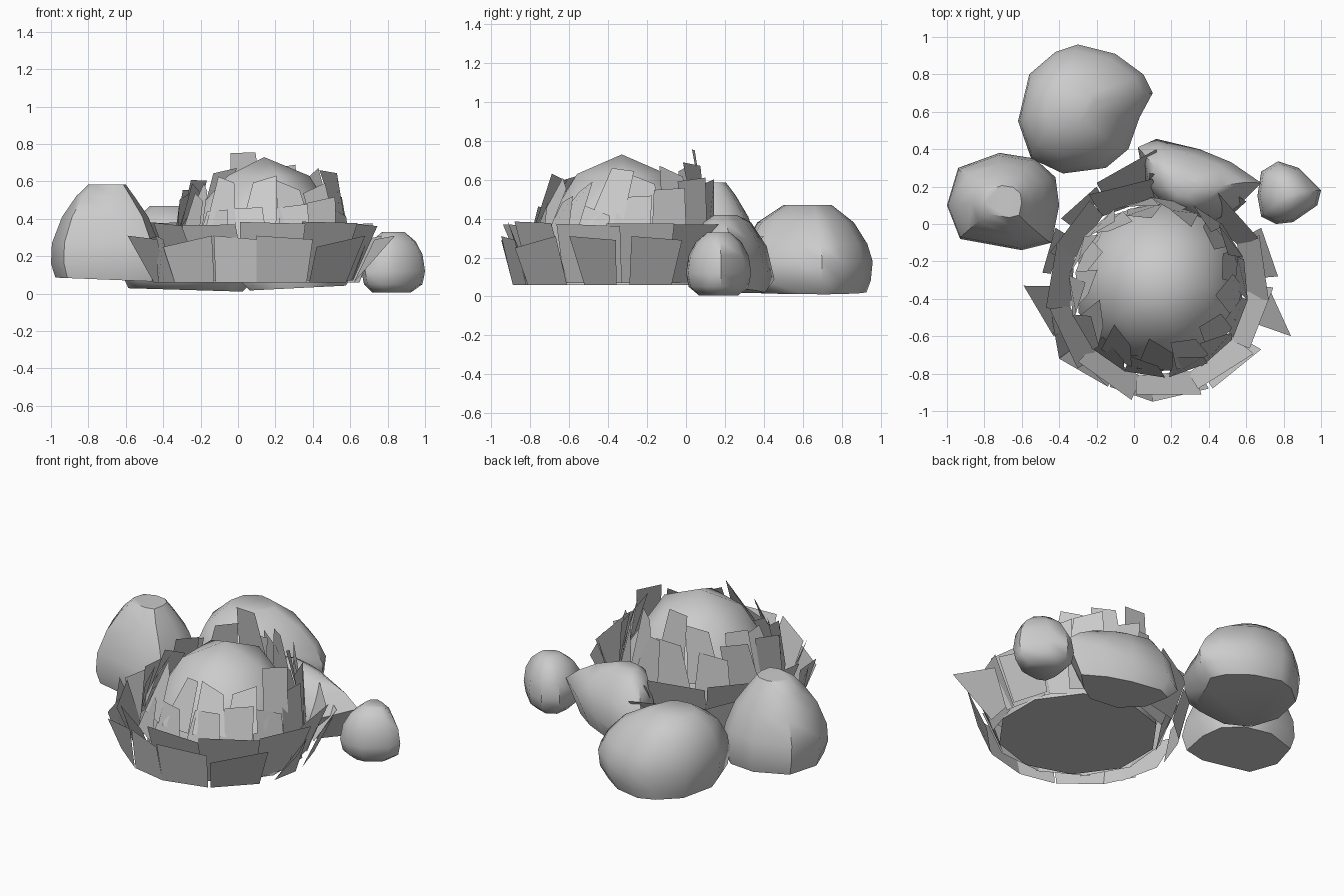
import bpy, bmesh, math, random
from mathutils import Vector

if "Cube" in bpy.data.objects:
    bpy.data.objects.remove(bpy.data.objects["Cube"])

random.seed(7)
CX, CY = 0.13, -0.34


def finish(name, bm, angle=None):
    if angle:
        bmesh.ops.recalc_face_normals(bm, faces=bm.faces)
    me = bpy.data.meshes.new(name)
    bm.to_mesh(me)
    bm.free()
    ob = bpy.data.objects.new(name, me)
    bpy.context.collection.objects.link(ob)
    if angle:
        bpy.ops.object.select_all(action='DESELECT')
        ob.select_set(True)
        bpy.context.view_layer.objects.active = ob
        bpy.ops.object.shade_smooth_by_angle(angle=math.radians(angle))
    return ob


def rock(name, outline, levels):
    # stone lofted from its plan outline; levels are (z, scale, dx, dy, tilt)
    bm = bmesh.new()
    n = len(outline)
    cx = (min(p[0] for p in outline) + max(p[0] for p in outline)) / 2
    cy = (min(p[1] for p in outline) + max(p[1] for p in outline)) / 2
    rings = []
    for z, s, dx, dy, tilt in levels:
        rings.append([bm.verts.new((cx + (x - cx) * s + dx, cy + (y - cy) * s + dy,
                                    z + tilt * (x - cx) * s)) for x, y in outline])
    for a, b in zip(rings, rings[1:]):
        for i in range(n):
            j = (i + 1) % n
            bm.faces.new((a[i], a[j], b[j], b[i]))
    bm.faces.new(rings[0])
    bm.faces.new(rings[-1])
    finish(name, bm, 48)


# four stones
rock("left_rock",
     [(-0.94, 0.30), (-0.72, 0.38), (-0.53, 0.35), (-0.42, 0.25), (-0.40, 0.10),
      (-0.44, -0.10), (-0.60, -0.14), (-0.93, -0.08), (-1.0, 0.10)],
     [(0.075, 0.92, 0, 0, -0.04), (0.16, 1, 0, 0, 0), (0.27, 0.95, -0.01, 0, 0),
      (0.41, 0.77, -0.01, 0, 0), (0.52, 0.52, -0.01, 0, 0), (0.585, 0.33, 0, 0, 0)])
rock("back_rock",
     [(-0.62, 0.55), (-0.56, 0.80), (-0.42, 0.92), (-0.30, 0.96), (-0.10, 0.91),
      (0.05, 0.80), (0.10, 0.70), (0.03, 0.57), (-0.03, 0.40), (-0.15, 0.30),
      (-0.38, 0.27), (-0.55, 0.35)],
     [(0.02, 0.85, -0.02, 0.02, -0.03), (0.08, 0.97, 0, 0, 0), (0.18, 1, 0, 0, 0),
      (0.27, 0.92, -0.02, 0, 0), (0.38, 0.72, -0.05, 0, 0), (0.47, 0.36, -0.08, 0.01, 0)])
rock("middle_rock",
     [(0.02, 0.41), (0.12, 0.455), (0.35, 0.40), (0.52, 0.33), (0.68, 0.22),
      (0.55, 0.09), (0.42, 0.01), (0.20, 0.05), (0.06, 0.20)],
     [(0.03, 0.78, -0.03, 0, 0.05), (0.15, 1, 0, 0, 0.27), (0.28, 0.82, -0.03, 0, 0.12),
      (0.38, 0.55, -0.06, -0.02, 0), (0.42, 0.25, -0.08, -0.03, 0)])
rock("right_rock",
     [(0.66, 0.15), (0.68, 0.28), (0.77, 0.335), (0.88, 0.30), (1.0, 0.18),
      (0.98, 0.10), (0.85, 0.01), (0.76, 0.0), (0.68, 0.04)],
     [(0.005, 0.6, -0.01, 0, 0), (0.05, 0.92, 0, 0, 0), (0.12, 1, 0, 0, 0),
      (0.21, 0.92, 0, 0, 0), (0.28, 0.7, 0, 0, 0), (0.33, 0.35, 0, 0, 0)])

# rounded core of the plant
bm = bmesh.new()
bmesh.ops.create_icosphere(bm, subdivisions=2, radius=1)
geom = bm.verts[:] + bm.edges[:] + bm.faces[:]
bmesh.ops.bisect_plane(bm, geom=geom, plane_co=(0, 0, 0), plane_no=(0, 0, -1),
                       clear_outer=True)
bmesh.ops.holes_fill(bm, edges=[e for e in bm.edges if e.is_boundary], sides=0)
for v in bm.verts:
    v.co = (CX + 0.01 + v.co.x * 0.46, CY + 0.01 + v.co.y * 0.46, 0.06 + v.co.z * 0.67)
finish("plant_core", bm, 45)

# outermost leaves: top edge end points, feet pulled in to a common circle
tips = [(-0.59, -0.33, -0.43, -0.60), (-0.40, -0.72, -0.14, -0.87),
        (-0.13, -0.87, 0.10, -0.95), (0.10, -0.95, 0.40, -0.88),
        (0.42, -0.88, 0.68, -0.67), (0.84, -0.60, 0.73, -0.36),
        (0.77, -0.28, 0.68, -0.02), (0.60, 0.12, 0.42, 0.24),
        (0.36, 0.24, 0.14, 0.30), (0.12, 0.40, -0.20, 0.22),
        (-0.20, 0.20, -0.39, 0.03), (-0.42, -0.02, -0.49, -0.26),
        (-0.44, -0.50, -0.40, -0.72)]
bm = bmesh.new()
for i, (x1, y1, x2, y2) in enumerate(tips):
    c = Vector((CX - 0.03, CY, 0))
    za, zb = (0.25, 0.31) if i % 3 == 1 else (0.31, 0.29)
    foot = [c + (Vector((x, y, 0)) - c).normalized() * 0.55 + Vector((0, 0, 0.06))
            for x, y in ((x1, y1), (x2, y2))]
    bm.faces.new([bm.verts.new(p) for p in
                  (foot[0], foot[1], (x2, y2, zb), (x1, y1, za))])
finish("outer_leaves", bm)


def leaf_ring(name, n, r0, z0, r1, z1, w0, w1, jit, phase, skew, yaw, rise=0.0, shift=0.0):
    # ring of slanted, slightly twisted leaves; tops rise and shift to the back
    bm = bmesh.new()
    for i in range(n):
        a = 2 * math.pi * (i + phase) / n + random.uniform(-0.04, 0.04)
        out = Vector((math.cos(a), math.sin(a), 0))
        side = Vector((-out.y, out.x, 0))
        c = Vector((CX, CY, 0))
        twist = out * yaw * random.uniform(0.5, 1.2)
        top = z1 + rise * (out.y if out.y > 0 else 0.3 * out.y) + random.uniform(-jit, jit)
        low = c + out * r0 + Vector((0, 0, z0))
        high = c + out * r1 + side * skew * random.uniform(-1, 1) + Vector((0, shift, top))
        slope = Vector((0, 0, random.uniform(-jit, jit) * 0.6))
        pts = [low - side * w0 / 2, low + side * w0 / 2,
               high + side * w1 / 2 + twist + slope, high - side * w1 / 2 - twist - slope]
        bm.faces.new([bm.verts.new(p) for p in pts])
    finish(name, bm)


# inner rings, from low and spreading to high and hugging the core
leaf_ring("second_leaves", 11, 0.46, 0.07, 0.575, 0.37, 0.31, 0.35, 0.015, 0.4, 0.02, 0.02)
leaf_ring("third_leaves", 14, 0.47, 0.22, 0.42, 0.49, 0.22, 0.16, 0.05, 0.2, 0.05, 0.03,
          0.08, 0.02)
leaf_ring("top_leaves", 13, 0.44, 0.34, 0.35, 0.61, 0.19, 0.13, 0.05, 0.6, 0.05, 0.03,
          0.11, 0.04)
